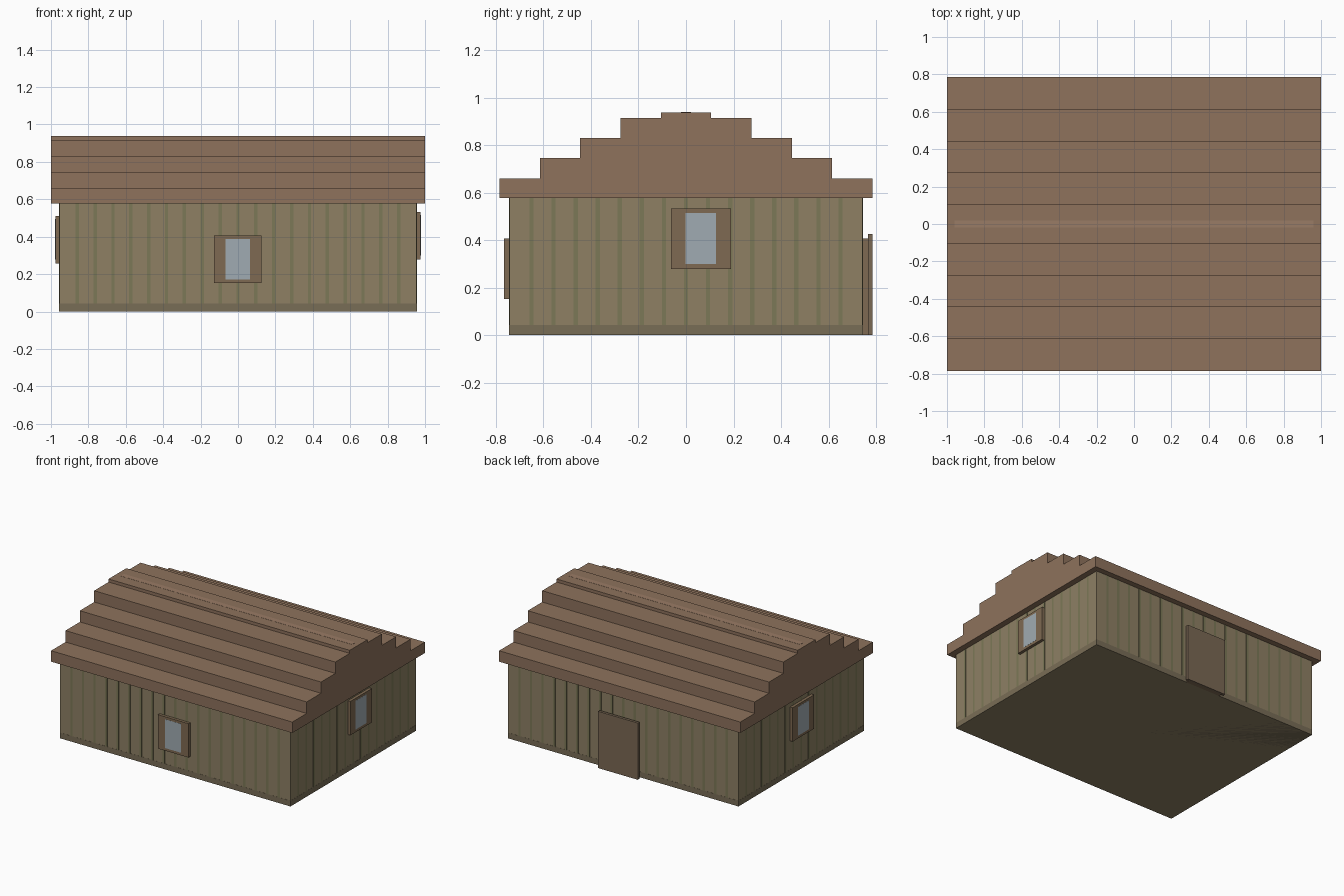
import bpy, bmesh

if "Cube" in bpy.data.objects:
    bpy.data.objects.remove(bpy.data.objects["Cube"])

WX, WY, WZ = 0.955, 0.743, 0.578   # wall half-length, half-depth, height


def material(name, hex_code):
    rgb = [int(hex_code[i:i + 2], 16) / 255 for i in (0, 2, 4)]
    m = bpy.data.materials.new(name)
    m.diffuse_color = [((c + 0.055) / 1.055) ** 2.4 for c in rgb] + [1]
    m.use_nodes = True
    m.node_tree.nodes["Principled BSDF"].inputs["Base Color"].default_value = m.diffuse_color
    return m


WALL = material("wall_wood", "8E8064")
GROOVE = material("groove", "7C7857")
BAND = material("base_band", "796D56")
ROOF = material("roof_wood", "8E725C")
RIDGE = material("ridge_wood", "9A7C66")
FRAME = material("frame_wood", "7F6A52")
DOOR = material("door_wood", "7A6854")
GLASS = material("glass", "A0ABB2")


def finish(name, bm, mat):
    bmesh.ops.recalc_face_normals(bm, faces=bm.faces[:])
    me = bpy.data.meshes.new(name)
    bm.to_mesh(me)
    bm.free()
    me.materials.append(mat)
    ob = bpy.data.objects.new(name, me)
    bpy.context.collection.objects.link(ob)
    return ob


def boxes(name, mat, *spans):
    """One object from boxes given as (x0, x1, y0, y1, z0, z1)."""
    bm = bmesh.new()
    for x0, x1, y0, y1, z0, z1 in spans:
        vs = bmesh.ops.create_cube(bm, size=1)["verts"]
        for v in vs:
            v.co.x = x1 if v.co.x > 0 else x0
            v.co.y = y1 if v.co.y > 0 else y0
            v.co.z = z1 if v.co.z > 0 else z0
    return finish(name, bm, mat)


# Walls
boxes("walls", WALL, (-WX, WX, -WY, WY, 0, WZ))

# Plank grooves painted on the walls, thin strips on all four sides
t, w, base = 0.001, 0.009, 0.042
strips = []
for i in range(1, 20):
    x = -WX + i * 2 * WX / 20
    for s in (-1, 1):
        y0, y1 = sorted((s * WY, s * (WY + t)))
        strips.append((x - w, x + w, y0, y1, base, WZ))
for i in range(1, 16):
    y = -WY + i * 2 * WY / 16
    for s in (-1, 1):
        x0, x1 = sorted((s * WX, s * (WX + t)))
        strips.append((x0, x1, y - w, y + w, base, WZ))
boxes("plank_grooves", GROOVE, *strips)

# Darker band round the foot of the walls
boxes("base_band", BAND, (-WX - t, WX + t, -WY - t, WY + t, 0, base))

# Stepped roof: half profile mirrored, then extruded along x
half = []
for y, z0, z1 in ((0.785, 0.578, 0.66), (0.615, 0.66, 0.746), (0.445, 0.746, 0.83),
                  (0.275, 0.83, 0.915), (0.105, 0.915, 0.938)):
    half += [(y, z0), (y, z1)]
profile = half + [(-y, z) for y, z in reversed(half)]
bm = bmesh.new()
face = bm.faces.new([bm.verts.new((-1, y, z)) for y, z in profile])
ext = bmesh.ops.extrude_face_region(bm, geom=[face])
bmesh.ops.translate(bm, vec=(2, 0, 0),
                    verts=[g for g in ext["geom"] if isinstance(g, bmesh.types.BMVert)])
finish("roof", bm, ROOF)
boxes("ridge_strip", RIDGE, (-0.96, 0.96, -0.02, 0.02, 0.93, 0.939))


# Windows: a framed block with a pane, on the front, right and left walls
def window(side, a0, z0, size=0.254, depth=0.022):
    spans = ((a0, a0 + size, z0, z0 + size, depth),
             (a0 + 0.061, a0 + 0.191, z0 + 0.02, z0 + 0.236, depth + t))
    for part, mat, (a, b, lo, hi, d) in zip(("frame", "pane"), (FRAME, GLASS), spans):
        box = {"front": (a, b, -WY - d, -WY, lo, hi),
               "right": (WX, WX + d, a, b, lo, hi),
               "left": (-WX - d, -WX, a, b, lo, hi)}[side]
        boxes(f"{side}_window_{part}", mat, box)


window("front", -0.128, 0.152)
window("right", -0.064, 0.279)
window("left", -0.122, 0.258)

# Back door: surround against the wall with the door leaf in front
boxes("door_surround", FRAME, (-0.13, 0.16, WY, 0.765, 0, 0.406))
boxes("door", DOOR, (-0.15, 0.18, 0.765, 0.785, 0, 0.425))
